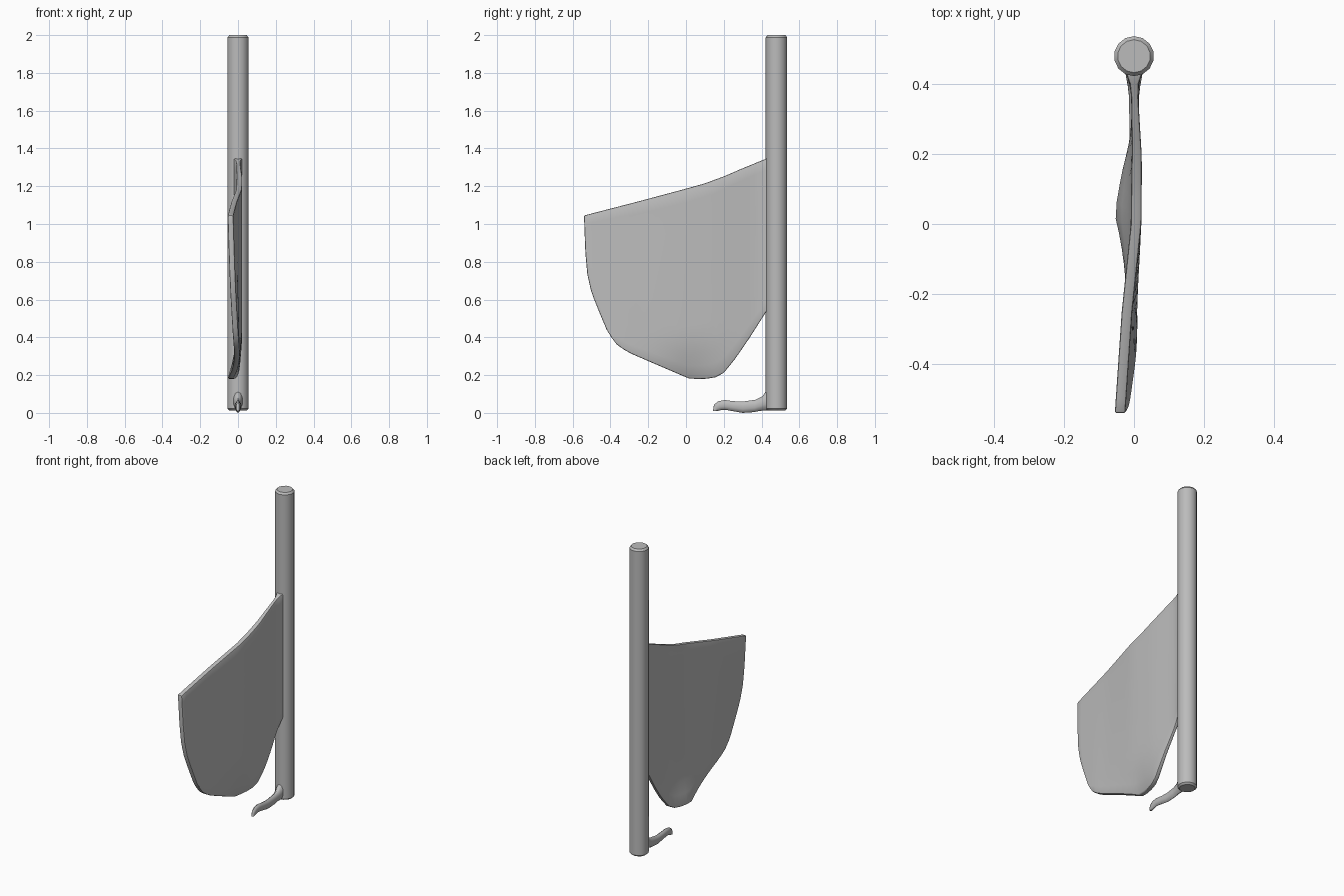
import bpy, bmesh, math
from mathutils import Vector

if "Cube" in bpy.data.objects:
    bpy.data.objects.remove(bpy.data.objects["Cube"])

grey = bpy.data.materials.new("plain grey")
grey.diffuse_color = (0.5, 0.5, 0.5, 1)
grey.use_nodes = True
grey.node_tree.nodes["Principled BSDF"].inputs["Base Color"].default_value = grey.diffuse_color


def finish(name, bm, angle=35, bevel=0):
    bmesh.ops.recalc_face_normals(bm, faces=bm.faces)
    me = bpy.data.meshes.new(name)
    bm.to_mesh(me)
    bm.free()
    me.materials.append(grey)
    ob = bpy.data.objects.new(name, me)
    bpy.context.collection.objects.link(ob)
    bpy.ops.object.select_all(action='DESELECT')
    bpy.context.view_layer.objects.active = ob
    ob.select_set(True)
    if bevel:
        mod = ob.modifiers.new("rim", 'BEVEL')
        mod.width, mod.segments = bevel, 2
        mod.limit_method, mod.angle_limit = 'ANGLE', math.radians(50)
        bpy.ops.object.modifier_apply(modifier="rim")
    bpy.ops.object.shade_smooth_by_angle(angle=math.radians(angle))
    return ob


def along(pts, t):
    """Point at fraction t of a polyline's length."""
    pts = [Vector(p) for p in pts]
    lens = [(b - a).length for a, b in zip(pts, pts[1:])]
    d = t * sum(lens)
    for a, b, l in zip(pts, pts[1:], lens):
        if d <= l:
            return a.lerp(b, d / l)
        d -= l
    return pts[-1]


def interp(table, x):
    for (x0, v0), (x1, v1) in zip(table, table[1:]):
        if x <= x1:
            k = max(0, (x - x0) / (x1 - x0))
            return v0 + (v1 - v0) * k
    return table[-1][1]


# pole: a stack of rings with chamfered ends
def loft(rings):
    bm = bmesh.new()
    vs = [[bm.verts.new(p) for p in r] for r in rings]
    n = len(vs[0])
    for a, b in zip(vs, vs[1:]):
        for i in range(n):
            j = (i + 1) % n
            bm.faces.new((a[i], a[j], b[j], b[i]))
    bm.faces.new(vs[0])
    bm.faces.new(vs[-1])
    return bm


N = 14
rings = [[(r * math.sin(math.tau * i / N), 0.479 + r * math.cos(math.tau * i / N), z)
          for i in range(N)]
         for z, r in ((0.012, 0.046), (0.022, 0.057), (1.988, 0.057), (2.0, 0.047))]
finish("pole", loft(rings))

# spur at the pole foot: oval sections between upper and lower edge points (y, z)
stations = [((0.455, 0.125), (0.47, 0.015), 0.03), ((0.42, 0.11), (0.42, 0.012), 0.024),
            ((0.405, 0.088), (0.39, 0.011), 0.019), ((0.37, 0.07), (0.36, 0.004), 0.015),
            ((0.3, 0.06), (0.3, 0.0), 0.014), ((0.25, 0.062), (0.25, 0.009), 0.014),
            ((0.205, 0.068), (0.21, 0.016), 0.013), ((0.17, 0.061), (0.19, 0.016), 0.012),
            ((0.148, 0.043), (0.175, 0.012), 0.011), ((0.143, 0.011), (0.16, 0.009), 0.008)]
rings = []
for top, low, w in stations:
    a, b = Vector(top), Vector(low)
    mid, half = (a + b) / 2, (a - b) / 2
    ring = []
    for i in range(10):
        t = math.tau * i / 10
        p = mid + half * math.cos(t)
        ring.append((w * math.sin(t), p.x, p.y))
    rings.append(ring)
finish("foot_spur", loft(rings), 50)

# blade: a patch filled between four edges in (y, z), then bent and thickened
top = [(-0.54, 1.045), (-0.25, 1.12), (0, 1.187), (0.1, 1.215), (0.2, 1.252),
       (0.3, 1.295), (0.44, 1.352)]
left = [(-0.42, 0.44), (-0.46, 0.535), (-0.5, 0.635), (-0.522, 0.73), (-0.533, 0.85),
        (-0.54, 1.045)]
low = [(-0.42, 0.44), (-0.375, 0.368), (-0.31, 0.322), (-0.15, 0.253), (0.015, 0.182),
       (0.08, 0.179), (0.145, 0.183), (0.195, 0.207), (0.25, 0.272), (0.33, 0.387),
       (0.44, 0.56)]
right = [(0.44, 0.56), (0.44, 1.352)]


def bend(y, z):
    x = interp([(-0.54, -0.04), (-0.25, -0.02), (0, 0.006), (0.2, 0.008), (0.42, 0)], y)
    x += 0.025 * min(1, max(0, -y / 0.35)) * max(0, 1 - z / 1.05) * 1.2
    kick = min(1, max(0, (0.40 - z) / 0.22)) ** 1.4
    return x - 0.048 * kick * max(0, 1 - abs(y - 0.03) / 0.3)


def half_thickness(y):
    return interp([(-0.54, 0.015), (0.15, 0.015), (0.36, 0.010), (0.405, 0.013), (0.43, 0.026)], y)


U, V = 24, 14
bm = bmesh.new()
sides = {-1: [], 1: []}
for j in range(V + 1):
    v = j / V
    rows = {-1: [], 1: []}
    for i in range(U + 1):
        u = i / U
        p = (along(low, u) * (1 - v) + along(top, u) * v
             + along(left, v) * (1 - u) + along(right, v) * u)
        p -= ((Vector(low[0]) * (1 - u) + Vector(low[-1]) * u) * (1 - v)
              + (Vector(top[0]) * (1 - u) + Vector(top[-1]) * u) * v)
        for s in rows:
            x = bend(*p) + s * half_thickness(p.x)
            rows[s].append(bm.verts.new((x, p.x, p.y)))
    for s in rows:
        sides[s].append(rows[s])
for g in sides.values():
    for j in range(V):
        for i in range(U):
            bm.faces.new((g[j][i], g[j][i + 1], g[j + 1][i + 1], g[j + 1][i]))


def rim(g):
    return (g[0] + [r[-1] for r in g[1:]] + g[-1][-2::-1]
            + [g[j][0] for j in range(V - 1, 0, -1)])


a, b = rim(sides[-1]), rim(sides[1])
for i in range(len(a)):
    bm.faces.new((a[i - 1], a[i], b[i], b[i - 1]))
finish("blade", bm, 35, 0.006)
